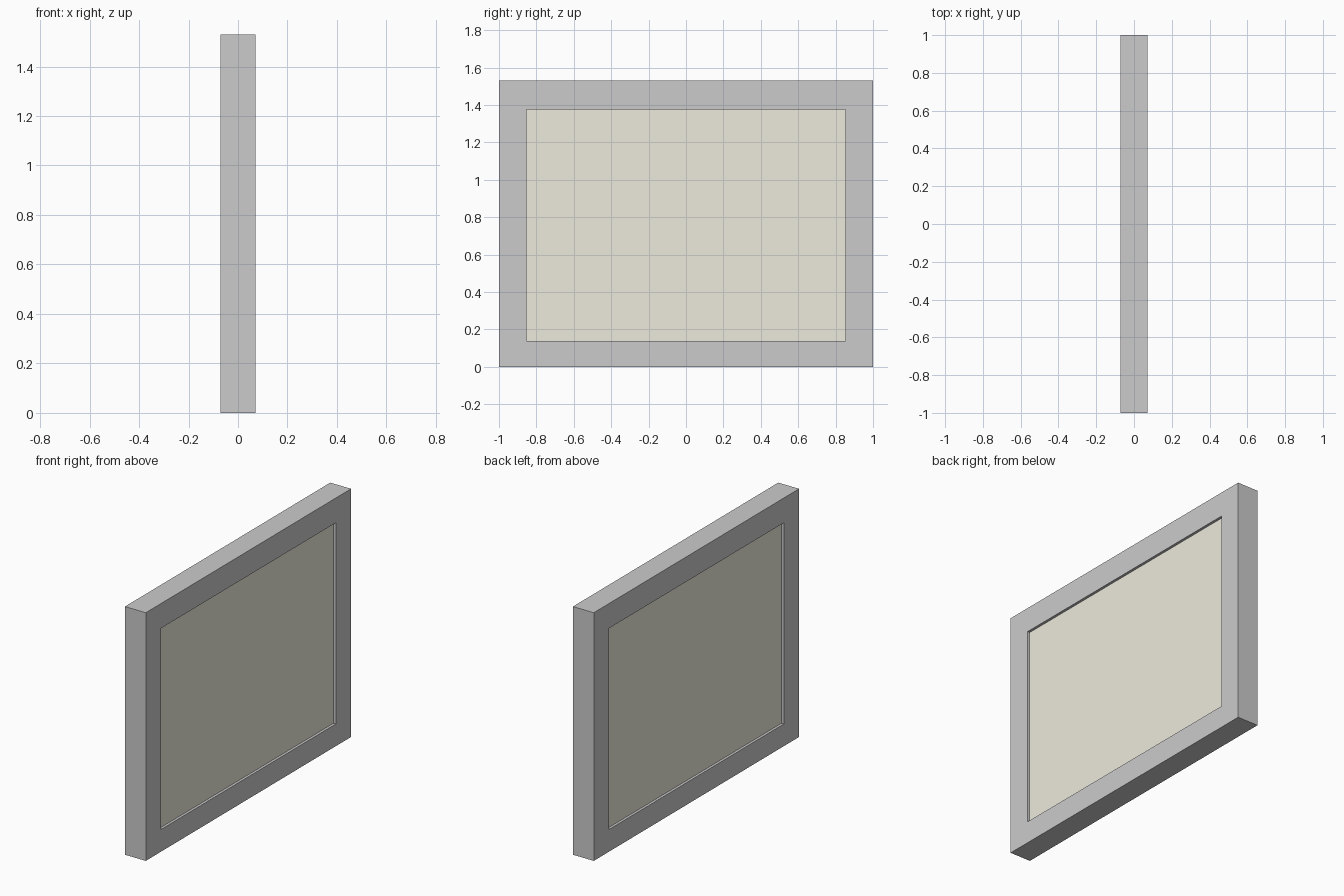
import bpy, bmesh

if "Cube" in bpy.data.objects:
    bpy.data.objects.remove(bpy.data.objects["Cube"])

HALF_T, HALF_W, HEIGHT = 0.071, 1.0, 1.53      # frame half thickness, half width, height
OPEN_W, OPEN_Z0, OPEN_Z1 = 0.852, 0.137, 1.377  # opening half width, bottom, top
PANEL_HALF_T = 0.055


def finish(name, bm):
    bmesh.ops.recalc_face_normals(bm, faces=bm.faces)
    mesh = bpy.data.meshes.new(name)
    bm.to_mesh(mesh)
    bm.free()
    obj = bpy.data.objects.new(name, mesh)
    bpy.context.collection.objects.link(obj)
    return obj


def rect_loop(bm, x, half_w, z0, z1):
    corners = [(-half_w, z0), (half_w, z0), (half_w, z1), (-half_w, z1)]
    return [bm.verts.new((x, y, z)) for y, z in corners]


def bridge(bm, a, b):
    for i in range(4):
        j = (i + 1) % 4
        bm.faces.new((a[i], a[j], b[j], b[i]))


# Rectangular frame: four loops bridged into a closed ring
bm = bmesh.new()
loops = [rect_loop(bm, -HALF_T, HALF_W, 0, HEIGHT),
         rect_loop(bm, HALF_T, HALF_W, 0, HEIGHT),
         rect_loop(bm, HALF_T, OPEN_W, OPEN_Z0, OPEN_Z1),
         rect_loop(bm, -HALF_T, OPEN_W, OPEN_Z0, OPEN_Z1)]
for i in range(4):
    bridge(bm, loops[i], loops[(i + 1) % 4])
finish("frame", bm)

# Cream panel, recessed on both sides
bm = bmesh.new()
back = rect_loop(bm, -PANEL_HALF_T, OPEN_W, OPEN_Z0, OPEN_Z1)
front = rect_loop(bm, PANEL_HALF_T, OPEN_W, OPEN_Z0, OPEN_Z1)
bridge(bm, back, front)
bm.faces.new(back)
bm.faces.new(front)
panel = finish("panel", bm)
cream = bpy.data.materials.new("cream")
cream.diffuse_color = (0.85, 0.83, 0.72, 1)
cream.use_nodes = True
cream.node_tree.nodes["Principled BSDF"].inputs["Base Color"].default_value = cream.diffuse_color
panel.data.materials.append(cream)
